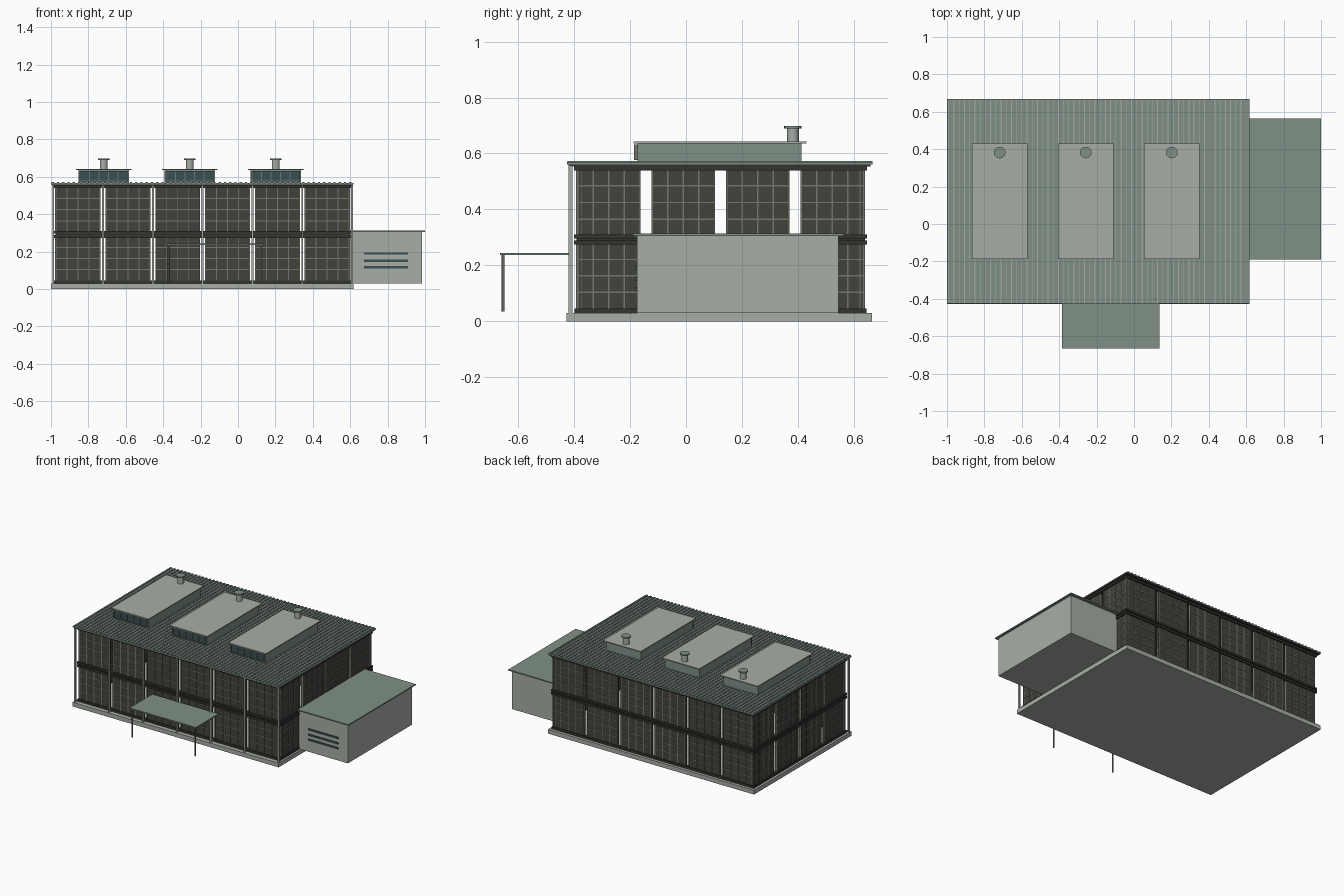
import bpy, bmesh
from mathutils import Matrix, Vector

cube = bpy.data.objects.get("Cube")
if cube:
    bpy.data.objects.remove(cube)


def material(name, rgb):
    m = bpy.data.materials.new(name)
    m.use_nodes = True
    m.diffuse_color = (*rgb, 1)
    m.node_tree.nodes["Principled BSDF"].inputs["Base Color"].default_value = (*rgb, 1)
    return m


CONCRETE = material("pale concrete", (0.39, 0.42, 0.38))
GREEN = material("green metal", (0.21, 0.28, 0.24))
PANEL = material("dark panel", (0.055, 0.054, 0.046))
MULLION = material("grey mullion", (0.18, 0.18, 0.155))
BAND = material("charcoal band", (0.034, 0.033, 0.029))
GLASS = material("teal glass", (0.04, 0.08, 0.085))


def boxes(name, mat, spans):
    """One object made of boxes, each given as (x0, x1, y0, y1, z0, z1)."""
    bm = bmesh.new()
    for x0, x1, y0, y1, z0, z1 in spans:
        lo, hi = Vector((x0, y0, z0)), Vector((x1, y1, z1))
        mat4 = Matrix.Translation((lo + hi) / 2) @ Matrix.Diagonal((*(hi - lo), 1))
        bmesh.ops.create_cube(bm, size=1, matrix=mat4)
    return finish(name, mat, bm)


def cylinder(name, mat, x, y, z0, z1, r, sides=20):
    bm = bmesh.new()
    bmesh.ops.create_cone(bm, cap_ends=True, segments=sides, radius1=r, radius2=r,
                          depth=z1 - z0, matrix=Matrix.Translation((x, y, (z0 + z1) / 2)))
    for f in bm.faces:
        f.smooth = len(f.verts) == 4
    for e in bm.edges:
        e.smooth = e.calc_face_angle(0) < 0.7
    return finish(name, mat, bm)


def finish(name, mat, bm):
    me = bpy.data.meshes.new(name)
    bm.to_mesh(me)
    bm.free()
    me.materials.append(mat)
    ob = bpy.data.objects.new(name, me)
    bpy.context.collection.objects.link(ob)
    return ob


# Outer faces of the glazed shell
X0, X1, Y0, Y1 = -0.975, 0.597, -0.39, 0.637
STOREYS = [(0.045, 0.28), (0.305, 0.545)]
THICK = 0.014


def wall(name, along_x, start, end, face, inward, count, gap):
    """Row of gridded panels on both storeys, with open slots between them."""
    def span(a0, a1, z0, z1, extra):
        d0, d1 = sorted((face - inward * extra, face + inward * (THICK + extra)))
        return (a0, a1, d0, d1, z0, z1) if along_x else (d0, d1, a0, a1, z0, z1)

    pitch = (end - start + gap) / count
    width = pitch - gap
    panels, bars = [], []
    t = 0.0025
    for i in range(count):
        a = start + i * pitch
        for z0, z1 in STOREYS:
            panels.append(span(a, a + width, z0, z1, 0))
            for k in range(5):
                c = a + t + (width - 2 * t) * k / 4
                bars.append(span(c - t, c + t, z0, z1, 0.003))
            for k in range(1, 4):
                c = z0 + (z1 - z0) * k / 4
                bars.append(span(a, a + width, c - t, c + t, 0.002))
    boxes(name + "_panels", PANEL, panels)
    boxes(name + "_mullions", MULLION, bars)


wall("front_wall", True, X0, X1, Y0, 1, 6, 0.026)
wall("back_wall", True, X0, X1, Y1, -1, 6, 0.026)
wall("right_wall", False, Y0, Y1, X0, 1, 4, 0.038)
wall("left_wall", False, Y0, Y1, X1, -1, 4, 0.038)


def ring(name, mat, z0, z1, out):
    """Rectangular band running round the shell."""
    a, b, c, d = X0 - out, X1 + out, Y0 - out, Y1 + out
    w = out + THICK
    boxes(name, mat, [(a, b, c, c + w, z0, z1), (a, b, d - w, d, z0, z1),
                      (a, a + w, c + w, d - w, z0, z1), (b - w, b, c + w, d - w, z0, z1)])


ring("bottom_band", BAND, 0.03, 0.046, 0.008)
ring("middle_band_lower", BAND, 0.274, 0.289, 0.010)
ring("middle_band_core", BAND, 0.289, 0.296, 0.002)
ring("middle_band_upper", BAND, 0.296, 0.31, 0.010)
ring("top_band", BAND, 0.54, 0.556, 0.010)

# Plinth and front columns
boxes("plinth", CONCRETE, [(-1, 0.618, -0.428, 0.665, 0, 0.03)])
pitch = (X1 - X0 + 0.026) / 6
columns = [X0 - 0.013 + i * pitch for i in range(7)]
boxes("front_columns", CONCRETE,
      [(x - 0.005, x + 0.005, -0.42, -0.406, 0.03, 0.556) for x in columns])

# Ribbed roof
boxes("roof_fascia", BAND, [(-0.995, 0.612, -0.42, 0.66, 0.554, 0.56)])
boxes("roof", GREEN, [(-1, 0.617, -0.425, 0.667, 0.56, 0.567)])
ribs = [-0.99 + i * 0.0279 for i in range(58)]
boxes("roof_ribs", GREEN, [(x - 0.006, x + 0.006, -0.425, 0.667, 0.566, 0.572) for x in ribs])
boxes("roof_seams", CONCRETE,
      [(x - 0.002, x + 0.002, -0.424, 0.666, 0.571, 0.5735) for x in ribs])

# Roof lanterns with front glazing and vents
for i, x in enumerate((-0.718, -0.258, 0.202), 1):
    boxes(f"lantern_{i}_body", GREEN, [(x - 0.136, x + 0.136, -0.173, 0.412, 0.565, 0.637)])
    boxes(f"lantern_{i}_cap", CONCRETE, [(x - 0.148, x + 0.148, -0.188, 0.43, 0.636, 0.643)])
    boxes(f"lantern_{i}_glass", GLASS, [(x - 0.128, x + 0.128, -0.18, -0.172, 0.578, 0.63)])
    bars = [(x + k * 0.051 - 0.002, x + k * 0.051 + 0.002, -0.185, -0.173, 0.576, 0.632)
            for k in (-2.5, -1.5, -0.5, 0.5, 1.5, 2.5)]
    bars += [(x - 0.13, x + 0.13, -0.185, -0.173, z - 0.002, z + 0.002) for z in (0.578, 0.63)]
    boxes(f"lantern_{i}_frame", MULLION, bars)
    cylinder(f"vent_{i}_pipe", CONCRETE, x, 0.382, 0.64, 0.692, 0.021)
    cylinder(f"vent_{i}_cap", GREEN, x, 0.382, 0.69, 0.699, 0.031)

# Side annex
boxes("annex_body", CONCRETE, [(0.6, 0.985, -0.175, 0.545, 0.03, 0.308)])
boxes("annex_roof", GREEN, [(0.6, 1, -0.19, 0.565, 0.306, 0.314)])
boxes("annex_louvres", GLASS,
      [(0.675, 0.91, -0.182, -0.174, z - 0.006, z + 0.006) for z in (0.117, 0.152, 0.19)])

# Entrance canopy
boxes("canopy", GREEN, [(-0.385, 0.135, -0.665, -0.41, 0.237, 0.245)])
for side, x in (("right", -0.372), ("left", 0.122)):
    cylinder(f"canopy_post_{side}", MULLION, x, -0.654, 0.035, 0.238, 0.005, 10)
